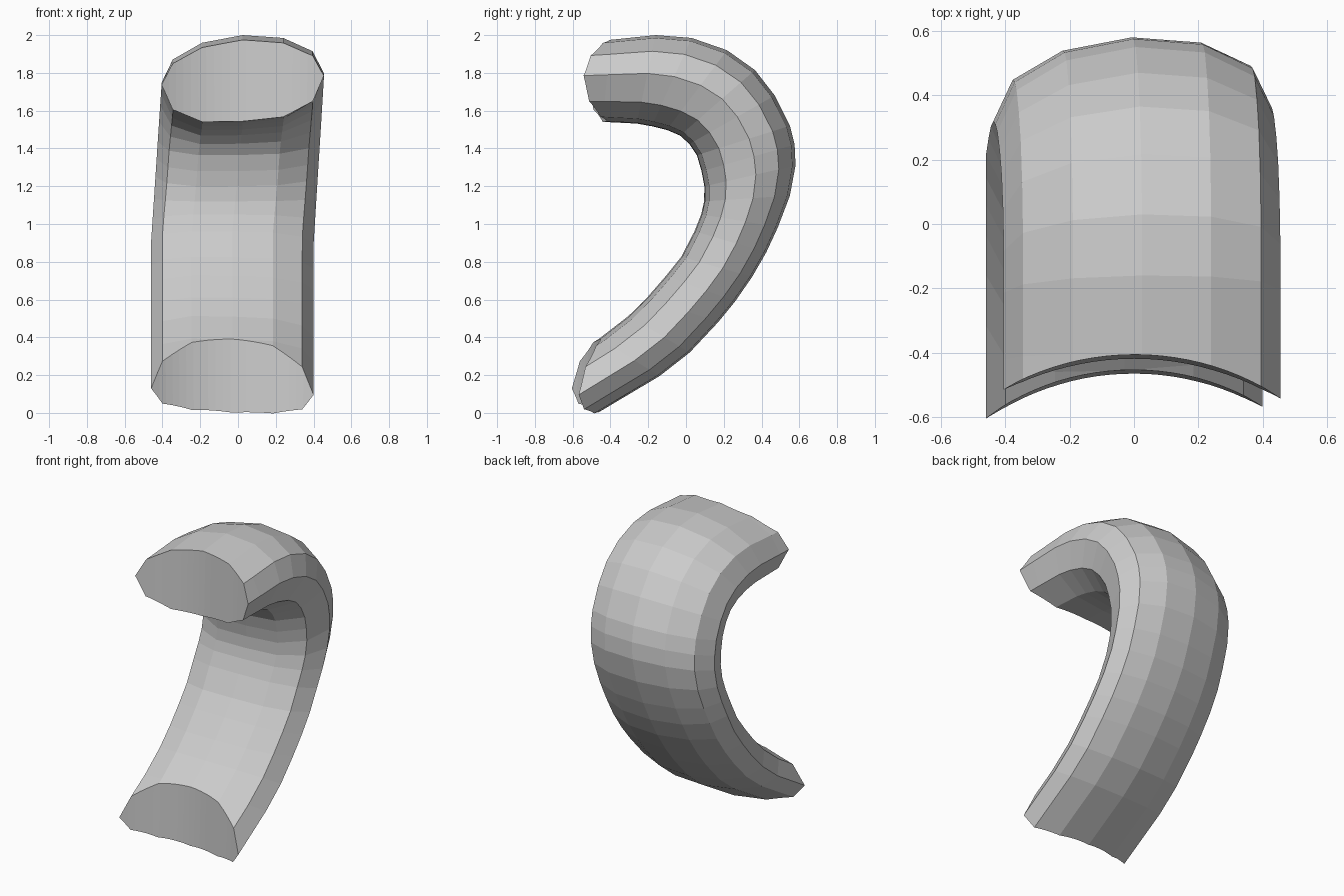
import bpy, bmesh
from mathutils import Vector

if "Cube" in bpy.data.objects:
    bpy.data.objects.remove(bpy.data.objects["Cube"])

# Side-view rails: inner (y, z) and outer (y, z), from bottom end to top end
RAILS = [
    (-.95, .08, -.72, -.15), (-.455, .39, -.14, .195), (-.30, .51, .02, .32),
    (-.20, .61, .17, .48), (-.10, .725, .26, .59), (-.02, .825, .35, .72),
    (.05, .96, .425, .85), (.085, 1.05, .487, .984), (.10, 1.12, .55, 1.15),
    (.10, 1.20, .58, 1.31), (.085, 1.28, .575, 1.42), (.06, 1.365, .55, 1.52),
    (.02, 1.425, .47, 1.68), (-.03, 1.47, .365, 1.815), (-.10, 1.50, .217, 1.92),
    (-.18, 1.52, .03, 1.985), (-.26, 1.535, -.16, 2.0), (-.44, 1.545, -.40, 1.975),
    (-.90, 1.555, -.85, 1.935),
]

# Twelve-sided cross-section: (x, fraction from inner to outer rail)
HALF = [(0, 0), (.215, .02), (.37, .19), (.43, .51), (.37, .77), (.215, .94), (0, 1)]
SECTION = HALF + [(-x, f) for x, f in HALF[-2:0:-1]]


def shift_x(z):
    """Slight sideways lean of the handle."""
    return -.03 + .055 * max(0, min(1, (z - .9) / .85))


# Handle body: loft the section along the rails
bm = bmesh.new()
rings = []
for iy, iz, oy, oz in RAILS:
    a, b = Vector((0, iy, iz)), Vector((0, oy, oz))
    n = (b - a).normalized()
    ring = []
    for x, f in SECTION:
        p = a.lerp(b, f) + n * (.06 * x)
        p.x = x + shift_x((iz + oz) / 2)
        ring.append(bm.verts.new(p))
    rings.append(ring)
for r, s in zip(rings, rings[1:]):
    for i in range(12):
        j = (i + 1) % 12
        bm.faces.new((r[i], r[j], s[j], s[i]))
bm.faces.new(rings[0])
bm.faces.new(rings[-1])
bmesh.ops.recalc_face_normals(bm, faces=bm.faces)
mesh = bpy.data.meshes.new("handle")
bm.to_mesh(mesh)
bm.free()
handle = bpy.data.objects.new("handle", mesh)
bpy.context.collection.objects.link(handle)

# Tapered cutter that leaves the hollow curved end faces
bpy.ops.mesh.primitive_cone_add(vertices=128, radius1=.775, radius2=.895,
                                depth=4, location=(0, -1.27, 1))
cutter = bpy.context.object
cutter.name = "end_cutter"
cutter.hide_render = True
mod = handle.modifiers.new("trim_ends", 'BOOLEAN')
mod.operation = 'DIFFERENCE'
mod.solver = 'EXACT'
mod.object = cutter

bpy.ops.object.select_all(action='DESELECT')
bpy.context.view_layer.objects.active = handle
handle.select_set(True)
bpy.ops.object.modifier_apply(modifier=mod.name)
bpy.data.objects.remove(cutter)
